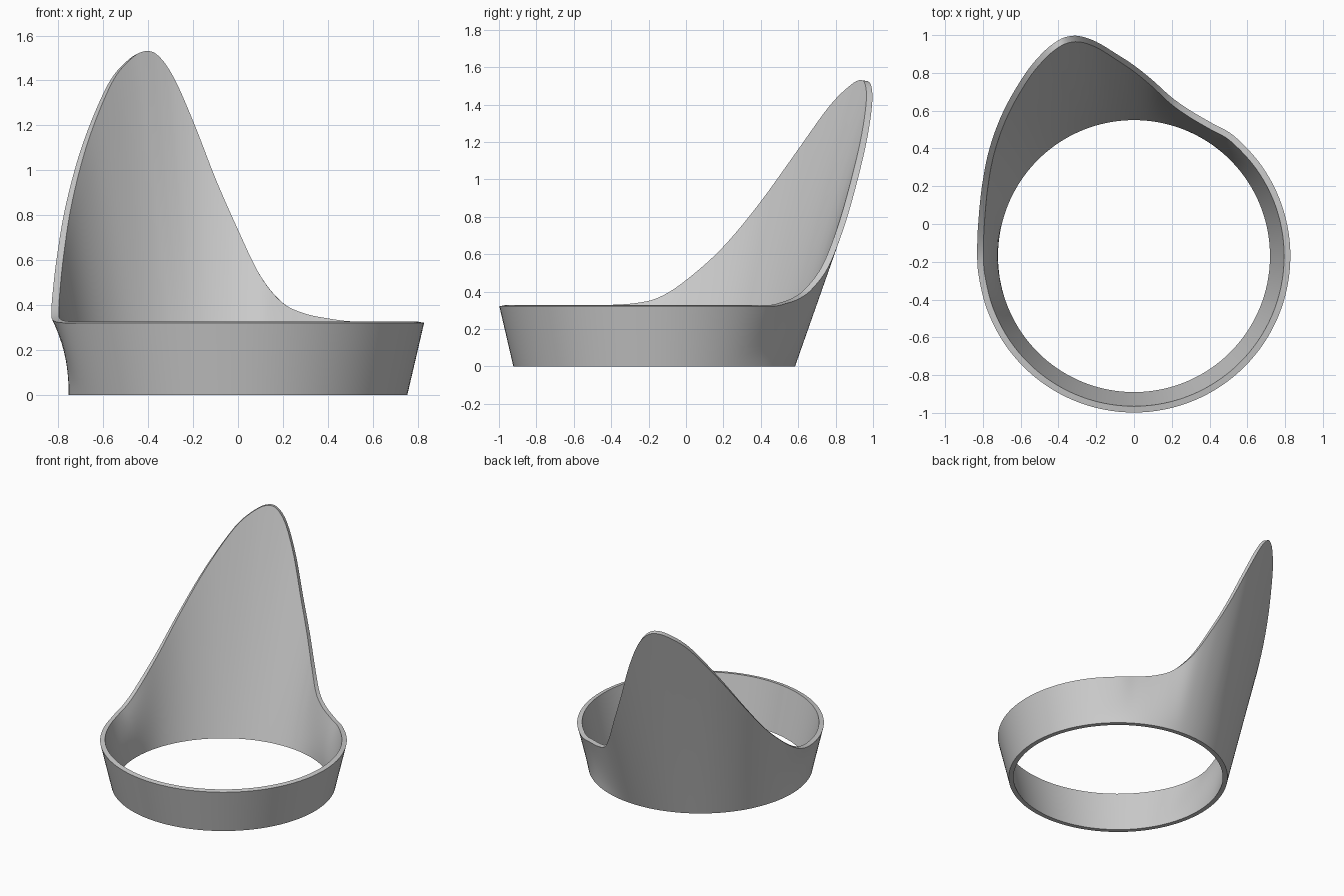
import bpy, bmesh, math
from mathutils import Vector

if "Cube" in bpy.data.objects:
    bpy.data.objects.remove(bpy.data.objects["Cube"], do_unlink=True)

CENTRE = Vector((0, -0.17, 0))
BASE_R, RIM_R, WALL, ROWS, STEPS = 0.753, 0.828, 0.033, 9, 5

# Upper edge of the tall pointed part, from its right foot over the tip to its left foot
peak = [(0.42, 0.53, 0.335), (0.30, 0.60, 0.36), (0.20, 0.67, 0.41),
        (0.10, 0.76, 0.53), (0, 0.84, 0.73), (-0.10, 0.905, 0.95),
        (-0.20, 0.965, 1.20), (-0.29, 0.995, 1.40), (-0.36, 0.99, 1.50),
        (-0.42, 0.96, 1.525), (-0.49, 0.90, 1.49), (-0.58, 0.79, 1.38),
        (-0.69, 0.60, 1.12), (-0.765, 0.40, 0.85), (-0.805, 0.20, 0.62),
        (-0.825, 0, 0.45), (-0.83, -0.14, 0.365), (-0.823, -0.27, 0.333)]
path = [Vector(p) for p in peak]

# Level circular edge round the rest of the band
for deg in range(200, 411, 14):
    a = math.radians(deg)
    path.append(CENTRE + Vector((RIM_R * math.cos(a), RIM_R * math.sin(a), 0.322)))


def smooth_loop(pts):
    """Closed Catmull-Rom curve through the points."""
    out, n = [], len(pts)
    for i in range(n):
        a, b, c, d = (pts[(i + k) % n] for k in (-1, 0, 1, 2))
        for s in range(STEPS):
            t = s / STEPS
            out.append(0.5 * (2 * b + (c - a) * t + (2 * a - 5 * b + 4 * c - d) * t * t
                              + (3 * b - a - 3 * c + d) * t ** 3))
    return out


def flare(angle):
    """Hollow curve of the wall beside the feet of the pointed part."""
    deg = math.degrees(angle) % 360
    return (1 + 1.2 * math.exp(-((deg - 182) / 13) ** 2)
            + 0.7 * math.exp(-((deg - 58) / 13) ** 2))


def wall_column(rim, inset, lift):
    """Points from the base circle up to one point of the rim."""
    d = rim - CENTRE
    angle, reach = math.atan2(d.y, d.x), math.hypot(d.x, d.y)
    column = []
    for j in range(ROWS + 1):
        t = j / ROWS
        r = BASE_R + (reach - BASE_R) * t ** flare(angle) - inset
        column.append(CENTRE + Vector((r * math.cos(angle), r * math.sin(angle),
                                       (rim.z + lift) * t)))
    return column


# Outer skin up, then inner skin down, closed into a ring-shaped solid
bm = bmesh.new()
loops = []
for p in smooth_loop(path):
    section = wall_column(p, 0, 0) + wall_column(p, WALL, 0.006)[::-1]
    loops.append([bm.verts.new(v) for v in section])
for i, cur in enumerate(loops):
    nxt = loops[(i + 1) % len(loops)]
    for j in range(len(cur)):
        k = (j + 1) % len(cur)
        bm.faces.new((cur[j], nxt[j], nxt[k], cur[k]))
bmesh.ops.recalc_face_normals(bm, faces=bm.faces)

mesh = bpy.data.meshes.new("pointed_band")
bm.to_mesh(mesh)
bm.free()
band = bpy.data.objects.new("pointed_band", mesh)
bpy.context.collection.objects.link(band)

# Plain grey material
grey = bpy.data.materials.new("plain_grey")
grey.use_nodes = True
colour = (0.6, 0.6, 0.6, 1)
grey.diffuse_color = colour
grey.node_tree.nodes["Principled BSDF"].inputs["Base Color"].default_value = colour
mesh.materials.append(grey)

bpy.ops.object.select_all(action="DESELECT")
band.select_set(True)
bpy.context.view_layer.objects.active = band
bpy.ops.object.shade_smooth_by_angle(angle=math.radians(35))
